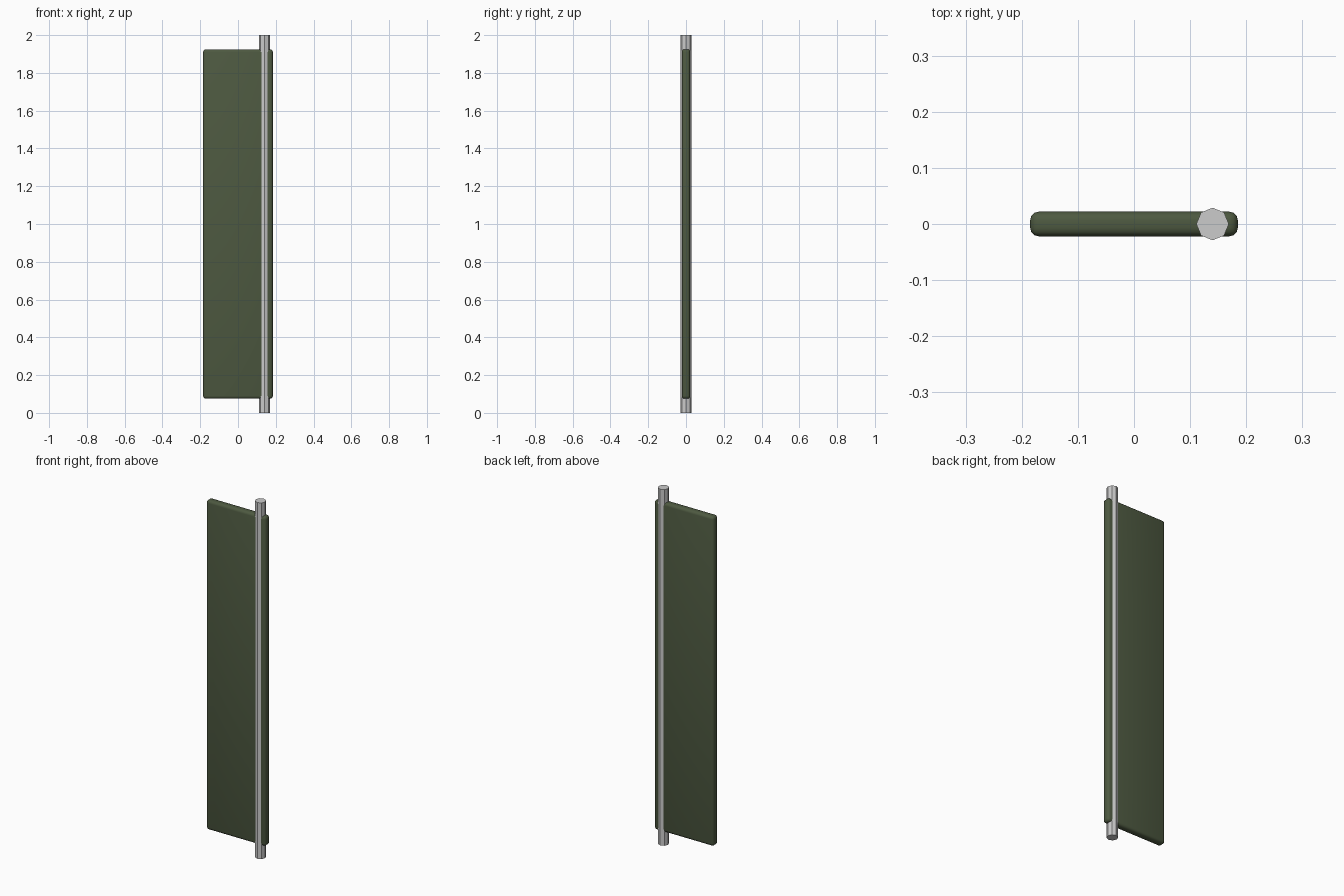
import bpy, math

if "Cube" in bpy.data.objects:
    bpy.data.objects.remove(bpy.data.objects["Cube"])

# Rounded green panel
bpy.ops.mesh.primitive_cube_add(size=1, location=(0, 0, 1))
panel = bpy.context.object
panel.name = "panel"
panel.scale = (0.37, 0.044, 1.85)
bpy.ops.object.transform_apply(location=False, rotation=False, scale=True)
bevel = panel.modifiers.new("rounded_edges", 'BEVEL')
bevel.width = 0.015
bevel.segments = 3
for face in panel.data.polygons:
    face.use_smooth = True
green = bpy.data.materials.new("dark_green")
green.diffuse_color = (0.075, 0.1, 0.052, 1)
green.use_nodes = True
green.node_tree.nodes["Principled BSDF"].inputs["Base Color"].default_value = green.diffuse_color
panel.data.materials.append(green)

# Eight-sided grey pole, with corners on the x and y axes
bpy.ops.mesh.primitive_cylinder_add(vertices=8, radius=0.029, depth=2, location=(0.14, 0, 1))
bpy.context.object.name = "pole"
